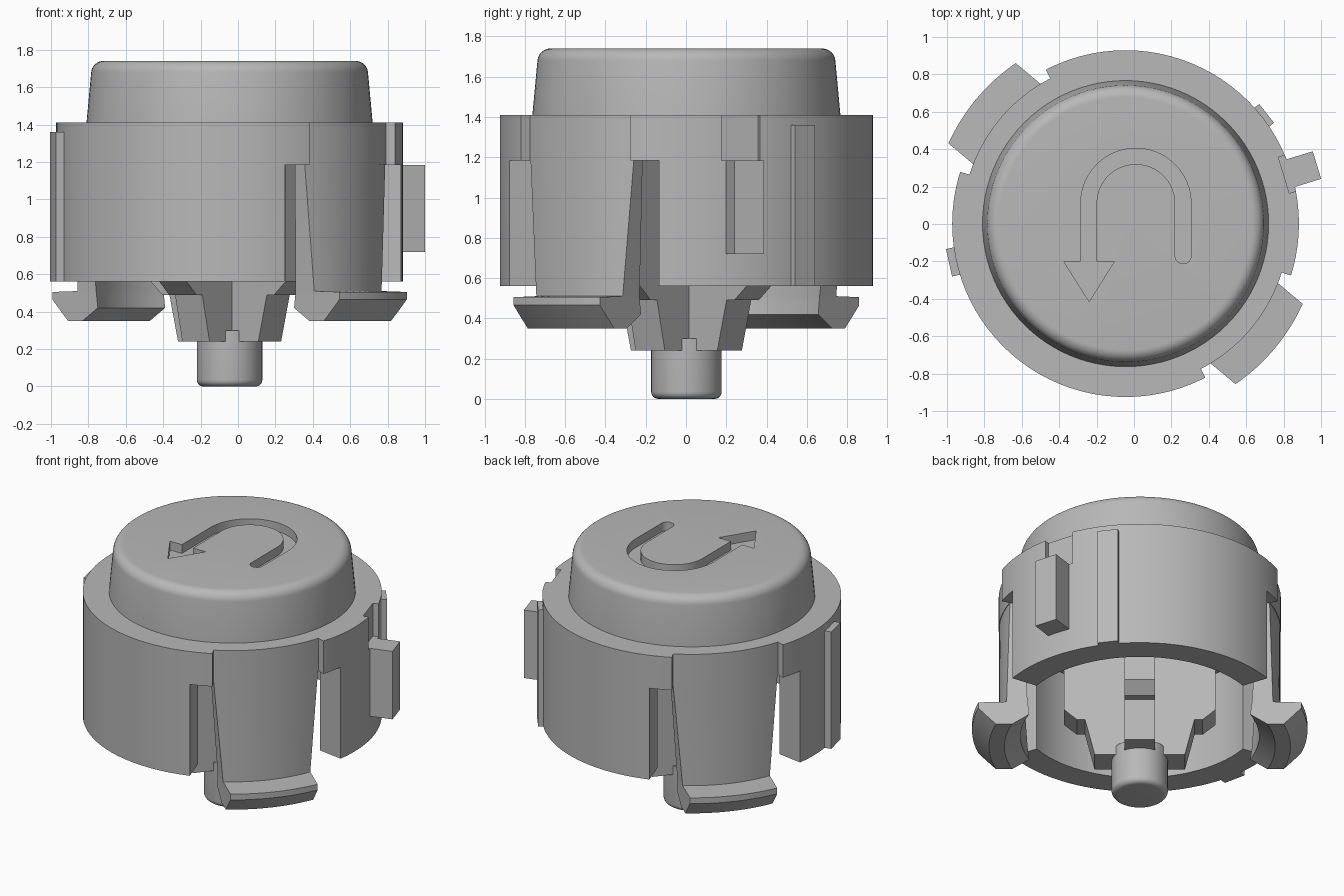
import bpy, bmesh
from math import sin, cos, pi, radians, sqrt
from mathutils import Matrix

if "Cube" in bpy.data.objects:
    bpy.data.objects.remove(bpy.data.objects["Cube"], do_unlink=True)

CENTRE = Matrix.Translation((-0.045, 0.002, 0))
CLIPS = (-40, 140)

grey = bpy.data.materials.new("plain grey")
grey.use_nodes = True
grey.diffuse_color = (0.48, 0.48, 0.48, 1)
grey.node_tree.nodes["Principled BSDF"].inputs["Base Color"].default_value = (0.48, 0.48, 0.48, 1)


def finish(name, bm, turn=0, place=CENTRE):
    """Turn the mesh about the button axis and make it an object."""
    bm.transform(place @ Matrix.Rotation(radians(turn), 4, "Z"))
    bmesh.ops.recalc_face_normals(bm, faces=bm.faces)
    mesh = bpy.data.meshes.new(name)
    bm.to_mesh(mesh)
    bm.free()
    mesh.materials.append(grey)
    obj = bpy.data.objects.new(name, mesh)
    bpy.context.collection.objects.link(obj)
    return obj


def loft(name, rings, turn=0, place=CENTRE):
    """Join equal-length outlines into a capped solid."""
    bm = bmesh.new()
    loops = [[bm.verts.new(p) for p in ring] for ring in rings]
    n = len(loops[0])
    for a, b in zip(loops, loops[1:]):
        for i in range(n):
            j = (i + 1) % n
            bm.faces.new((a[i], a[j], b[j], b[i]))
    bm.faces.new(loops[0])
    bm.faces.new(loops[-1])
    return finish(name, bm, turn, place)


def revolve(name, profile, steps=96):
    """Solid of revolution; the profile starts and ends on the axis."""
    bm = bmesh.new()
    verts = [bm.verts.new((r, 0, z)) for r, z in profile]
    edges = [bm.edges.new(pair) for pair in zip(verts, verts[1:])]
    bmesh.ops.spin(bm, geom=verts + edges, axis=(0, 0, 1), cent=(0, 0, 0),
                   angle=2 * pi, steps=steps)
    bmesh.ops.remove_doubles(bm, verts=bm.verts, dist=0.0005)
    return finish(name, bm)


def arc(cx, cy, r, start, end, n=16):
    angles = [radians(start + (end - start) * i / n) for i in range(n + 1)]
    return [(cx + r * cos(a), cy + r * sin(a)) for a in angles]


def prism(name, outline, z0, z1, turn=0, place=CENTRE):
    return loft(name, [[(x, y, z) for x, y in outline] for z in (z0, z1)], turn, place)


def sector(name, r0, r1, half, z0, z1, turn):
    outline = arc(0, 0, r1, -half, half) + arc(0, 0, r0, half, -half)
    return prism(name, outline, z0, z1, turn)


def block(name, r0, r1, half, z0, z1, turn):
    return prism(name, [(r0, -half), (r1, -half), (r1, half), (r0, half)], z0, z1, turn)


def carve(obj, cutters):
    """Subtract the cutters, then remove them."""
    for cutter in cutters:
        cutter.hide_render = True
        mod = obj.modifiers.new("cut", "BOOLEAN")
        mod.operation = "DIFFERENCE"
        mod.solver = "EXACT"
        mod.object = cutter
    bpy.context.view_layer.update()
    deps = bpy.context.evaluated_depsgraph_get()
    mesh = bpy.data.meshes.new_from_object(obj.evaluated_get(deps))
    obj.modifiers.clear()
    obj.data = mesh
    for cutter in cutters:
        bpy.data.objects.remove(cutter, do_unlink=True)


# Housing: hollow drum with clip slots, clip recesses and a pocket over the side tab
housing = revolve("housing", [(0, 1.41), (0.927, 1.41), (0.927, 0.56),
                              (0.75, 0.56), (0.75, 1.21), (0, 1.21)])
cutters = [block("pocket_cutter", 0.885, 1.1, 0.1, 1.185, 1.5, 17)]
for turn in CLIPS:
    cutters.append(sector("slot_cutter", 0.65, 1.1, 31.5, 0.4, 1.185, turn))
    cutters.append(sector("recess_cutter", 0.875, 1.1, 22.6, 1.1, 1.5, turn))
carve(housing, cutters)

# Cap: tapered button with a rounded rim and an engraved return arrow
cap = revolve("cap", [(0, 1.3), (0.768, 1.3), (0.765, 1.41)]
              + arc(0.675, 1.675, 0.065, 5, 90, 8) + [(0, 1.74)])
arrow = [(-0.24, -0.415), (-0.105, -0.2), (-0.2, -0.2)]
arrow += arc(0.01, 0.11, 0.21, 180, 0, 32)
arrow += arc(0.2625, -0.17, 0.0425, 180, 360)
arrow += arc(0.01, 0.11, 0.295, 0, 180, 32)
arrow += [(-0.285, -0.2), (-0.375, -0.2)]
carve(cap, [prism("arrow_cutter", arrow, 1.68, 1.8, 0, Matrix.Identity(4))])


# Spring clips: tapering arms with an outward hook at the foot
def clip_ring(z, inner, outer, half, n=12):
    across = [half * (2 * i / n - 1) for i in range(n + 1)]
    ring = [(sqrt(outer ** 2 - t * t), t, z) for t in across]
    return ring + [(sqrt(inner ** 2 - t * t), t, z) for t in reversed(across)]


for side, turn in zip(("right_front", "left_back"), CLIPS):
    loft("clip_" + side, [clip_ring(*level) for level in (
        (1.3, 0.81, 0.872, 0.345), (1.19, 0.81, 0.872, 0.335),
        (0.51, 0.75, 0.872, 0.28), (0.505, 0.75, 1.04, 0.28),
        (0.465, 0.745, 1.04, 0.28), (0.42, 0.74, 1.0, 0.28),
        (0.35, 0.84, 0.935, 0.28))], turn)

# Cross-shaped inner support: four stepped fins around the stem
fin = [(0, 0.24), (0.28, 0.24), (0.34, 0.49), (0.39, 0.49), (0.47, 0.56),
       (0.47, 1.25), (0, 1.25)]
for i in range(4):
    loft(f"support_fin_{i + 1}", [[(x, y, z) for x, z in fin] for y in (-0.095, 0.095)],
         CLIPS[0] + 90 * i)

# Plunger stem with a rounded foot
revolve("stem", [(0, 0)] + arc(0.14, 0.035, 0.035, -90, 0, 6) + [(0.175, 0.3), (0, 0.3)], 48)

# Side tab and two narrow key ribs
block("side_tab", 0.86, 1.07, 0.077, 0.72, 1.185, 17)
block("key_rib_right", 0.88, 0.957, 0.064, 0.56, 1.36, 38)
block("key_rib_left", 0.88, 0.967, 0.075, 0.56, 1.36, 192.5)

# Smooth the round faces and keep the edges sharp
for obj in bpy.context.scene.objects:
    obj.select_set(obj.type == "MESH")
bpy.context.view_layer.objects.active = housing
bpy.ops.object.shade_smooth_by_angle(angle=radians(28))
